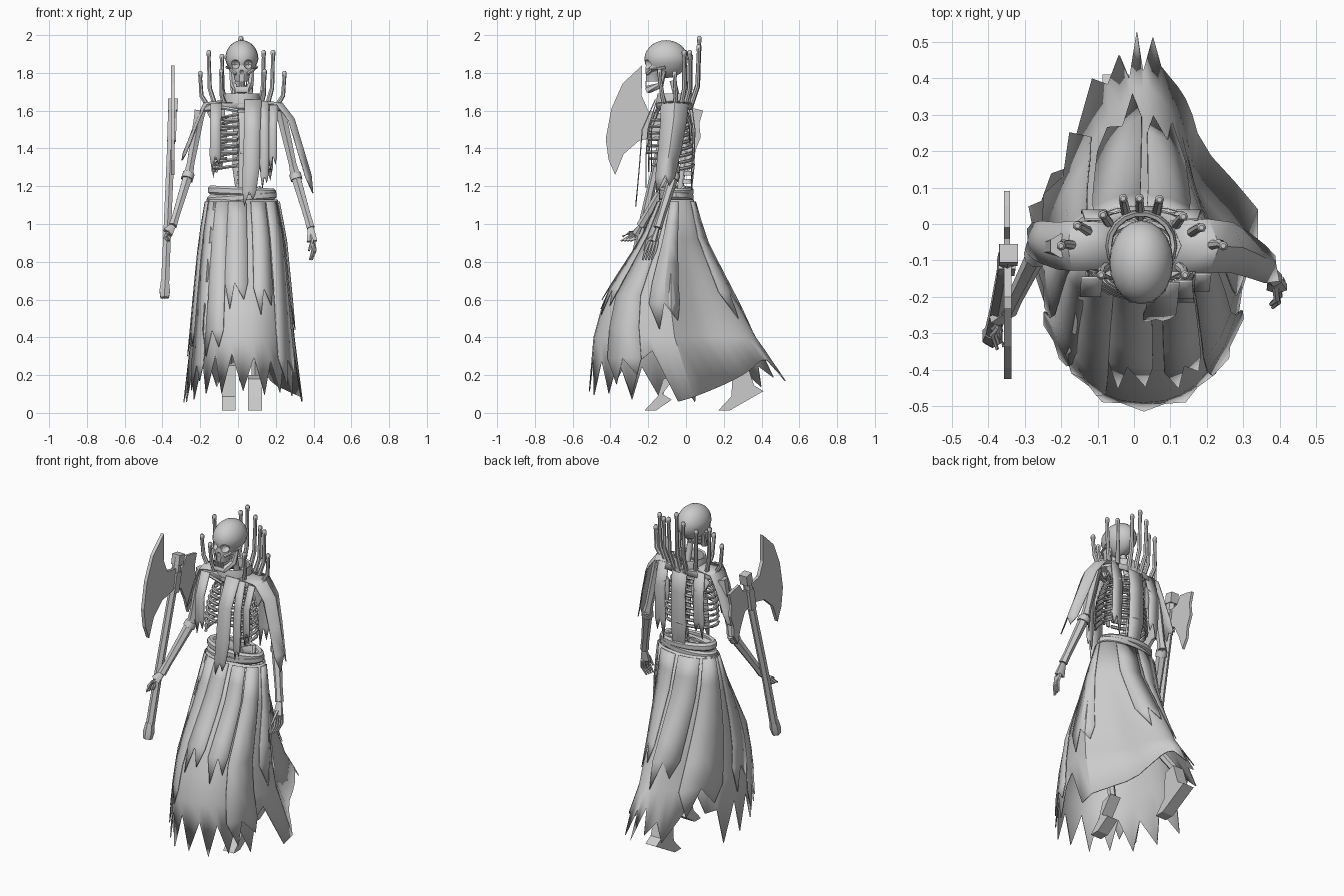
import bpy, bmesh, math, random
from mathutils import Vector as V

random.seed(4)
if "Cube" in bpy.data.objects:
    bpy.data.objects.remove(bpy.data.objects["Cube"])

grey = bpy.data.materials.new("plain_grey")
grey.use_nodes = True
grey.diffuse_color = (0.6, 0.6, 0.6, 1)
grey.node_tree.nodes["Principled BSDF"].inputs["Base Color"].default_value = (0.6, 0.6, 0.6, 1)
CX = 0.02  # body axis


def make(name, verts, faces, smooth=35, thick=0):
    me = bpy.data.meshes.new(name)
    me.from_pydata([tuple(v) for v in verts], [], faces)
    bm = bmesh.new()
    bm.from_mesh(me)
    bmesh.ops.recalc_face_normals(bm, faces=bm.faces)
    bm.to_mesh(me)
    bm.free()
    me.materials.append(grey)
    ob = bpy.data.objects.new(name, me)
    bpy.context.collection.objects.link(ob)
    if thick:
        ob.modifiers.new("thickness", "SOLIDIFY").thickness = thick
    if smooth:
        bpy.ops.object.select_all(action="DESELECT")
        ob.select_set(True)
        bpy.context.view_layer.objects.active = ob
        bpy.ops.object.shade_smooth_by_angle(angle=math.radians(smooth))
    return ob


def loft(name, rings, closed_ends=True, **kw):
    n = len(rings[0])
    faces = [(a * n + i, a * n + (i + 1) % n, (a + 1) * n + (i + 1) % n, (a + 1) * n + i)
             for a in range(len(rings) - 1) for i in range(n)]
    if closed_ends:
        faces += [tuple(range(n)), tuple((len(rings) - 1) * n + i for i in range(n))]
    return make(name, [p for r in rings for p in r], faces, **kw)


def ellipse(c, rx, ry, n=16, tilt=0):
    return [V((c[0] + rx * math.cos(2 * math.pi * i / n), c[1] + ry * math.sin(2 * math.pi * i / n),
               c[2] + tilt * math.cos(2 * math.pi * i / n))) for i in range(n)]


def tube(name, pts, r, sides=6, flat=1, smooth=50):
    """Swept bone; r is one radius or one per point, flat squashes one axis."""
    pts = [V(p) for p in pts]
    rs = r if isinstance(r, (list, tuple)) else [r] * len(pts)
    rings = []
    for i, p in enumerate(pts):
        t = (pts[min(i + 1, len(pts) - 1)] - pts[max(i - 1, 0)]).normalized()
        u = t.cross(V((0, 1, 0)) if abs(t.y) < 0.9 else V((0, 0, 1))).normalized()
        w = t.cross(u)
        rings.append([p + rs[i] * (u * math.cos(a) + w * flat * math.sin(a))
                      for a in [2 * math.pi * (k + 0.5) / sides for k in range(sides)]])
    return loft(name, rings, smooth=smooth)


def ribbon(name, pts, side, widths, bulge=(0, 0, 0), thick=0.006):
    """Cloth strip along pts with a ragged forked end; bulge pushes its middle out."""
    side = V(side)
    verts, faces = [], []
    for p, w in zip(pts, widths):
        verts += [V(p) + side * w * k + V(bulge) * (1 - abs(k)) for k in (-1, 0, 1)]
    n = len(pts)
    for a in range(n - 1):
        for k in (0, 1):
            faces.append((a * 3 + k, a * 3 + k + 1, a * 3 + k + 4, a * 3 + k + 3))
    step = V(pts[-1]) - V(pts[-2])
    b = len(verts)
    verts += [verts[-3].lerp(verts[-2], 0.4) + step * 0.6, verts[-2].lerp(verts[-1], 0.6) + step * 0.35]
    faces += [(b - 3, b - 2, b), (b - 2, b - 1, b + 1)]
    return make(name, verts, faces, smooth=30, thick=thick)


def plate(name, outline, x, half):
    """Flat plate standing in the side plane, given as (y, z) points."""
    return loft(name, [[V((x - half, y, z)) for y, z in outline], [V((x + half, y, z)) for y, z in outline]], smooth=0)


# ---- skirt: rows of (z, left, right, front, back)
ROWS = [(1.13, -.165, .21, -.14, .04), (.92, -.20, .25, -.235, .10), (.62, -.23, .28, -.43, .255),
        (.4, -.25, .30, -.49, .37), (.05, -.29, .345, -.52, .62)]


def skirt_point(a, z, grow=0):
    """Point on the skirt: flat across the front, drawn to a train at the back."""
    for r, s in zip(ROWS, ROWS[1:]):
        if z >= s[0]:
            break
    f = (r[0] - z) / (r[0] - s[0])
    _, x0, x1, y0, y1 = [p + (q - p) * f for p, q in zip(r, s)]
    c, s = math.cos(a), math.sin(a)
    if s > 0:
        pinch = .45 * min(1, 2.6 * s) if c > 0 else .6 * s ** 1.6
        wide = c * (1 - pinch * min(1, (1.13 - z) / .7))
    else:
        wide = math.copysign(abs(c) ** .85, c)
    return V(((x0 + x1) / 2 + ((x1 - x0) / 2 + grow) * wide, (y0 + y1) / 2 + ((y1 - y0) / 2 + grow) * s, z))


N = 40
hem = []
for i in range(N):
    deg = 360 * i / N
    if deg < 75:          # long clean edge rising to the train
        hem.append(min(.28, .1 + .18 * (deg - 5) / 55))
    elif deg < 120:       # peaks of the train
        hem.append((.33, .19, .33, .17)[i % 4])
    elif deg < 165:       # big tears
        hem.append((.25, .36, .25, .14)[i % 4])
    elif deg > 335:       # deep side tear
        hem.append((.33, .06)[i % 2])
    else:                 # small tears, lower towards the sides
        hem.append((.05, .24)[i % 2] + random.uniform(0, .05) + .05 * max(0, -math.sin(math.radians(deg)) - .75) * 4)
loft("skirt", [[skirt_point(2 * math.pi * i / N, max(z, hem[i])) for i in range(N)]
               for z in (1.13, .92, .75, .55, .4, 0)], closed_ends=False, thick=0.006)

# overlapping torn skirt panels: (degrees, half width in degrees, tip height)
for k, (deg, half, tip) in enumerate([(-122, 14, .3), (-97, 11, .55), (-68, 12, .52), (-40, 14, .15), (-5, 13, .44),
                                      (68, 18, .5), (112, 20, .42),
                                      (155, 17, .25), (195, 12, .3), (218, 11, .12)]):
    verts, faces = [], []
    for j in range(6):
        z = 1.12 + (tip + .14 - 1.12) * j / 5
        verts += [skirt_point(math.radians(deg + half * s), z, .01) for s in (-1, 0, 1)]
    for j in range(5):
        faces += [(j * 3 + s, j * 3 + s + 1, j * 3 + s + 4, j * 3 + s + 3) for s in (0, 1)]
    verts += [skirt_point(math.radians(deg - half * .4), tip, .012), skirt_point(math.radians(deg + half * .7), tip + .05, .012)]
    faces += [(15, 16, 18), (16, 17, 19)]
    make("skirt_panel_%d" % k, verts, faces, smooth=30, thick=.005)

# ---- rolled sash at the waist
for k, (z, tilt) in enumerate([(1.105, -.012), (1.14, .014), (1.172, -.008)]):
    loft("sash_%d" % k, [ellipse((CX, -.052, z + dz), .176 + g - .004 * k, .08 + g, 20, tilt)
                         for dz, g in ((-.024, 0), (-.012, .012), (.012, .012), (.024, 0), (.02, -.02))], closed_ends=False)

# ---- spine, breastbone and ribs
spine = [(CX, -.07, 1.76), (CX, -.03, 1.6), (CX, 0, 1.45), (CX, -.02, 1.28), (CX, -.04, 1.1)]
tube("spine", spine, .018, 8)
for j in range(12):
    z = 1.13 + j * .042
    y = -.03 + .035 * math.sin((z - 1.1) / .5 * math.pi)
    tube("vertebra_%d" % j, [(CX, y + .012, z), (CX, y + .012, z + .024)], [.03, .026], 8)
tube("breastbone", [(CX, -.155, 1.59), (CX, -.19, 1.5), (CX, -.2, 1.37)], [.022, .016, .012], 6, .5)
for j in range(9):
    z = 1.585 - j * .034
    w = .09 + .062 * math.sin(min(1, (j + 1) / 6) * math.pi / 2)
    reach = math.pi * (.95 if j < 6 else .82 - .08 * (j - 6))
    for s in (-1, 1):
        pts = []
        for i in range(10):
            a = reach * i / 9
            pts.append((CX + s * w * math.sin(a), -.088 + (.095 + .004 * j) * math.cos(a), z - .035 * math.sin(a * .6)))
        tube("rib_%s_%d" % ("left" if s > 0 else "right", j), pts, .0095, 6)
for s, n in ((1, "left"), (-1, "right")):
    tube(n + "_collarbone", [(CX + s * .02, -.15, 1.6), (CX + s * .1, -.14, 1.615), (CX + s * .2, -.06, 1.6)], .011)
    tube(n + "_shoulder_blade", [(CX + s * .17, -.0, 1.6), (CX + s * .11, .025, 1.53), (CX + s * .09, .02, 1.42)], [.02, .045, .01], 6, .25)
    tube(n + "_hip", [(CX + s * .02, 0, 1.14), (CX + s * .09, -.01, 1.17), (CX + s * .12, -.08, 1.12)], [.03, .035, .02], 6, .5)

# ---- skull
bm = bmesh.new()
bmesh.ops.create_uvsphere(bm, u_segments=20, v_segments=14, radius=1)
for v in bm.verts:
    low = max(0, -v.co.z)
    v.co = V((CX + v.co.x * (.088 - .02 * low), -.105 + v.co.y * .115, 1.873 + v.co.z * .1))
bm.verts.index_update()
skull = make("skull", [v.co.copy() for v in bm.verts], [tuple(v.index for v in f.verts) for f in bm.faces], smooth=45)
bm.free()
face = loft("upper_face", [ellipse((CX, y, z), rx, ry, 10) for y, z, rx, ry in
                           ((-.155, 1.87, .062, .055), (-.16, 1.82, .062, .058), (-.17, 1.79, .043, .045), (-.172, 1.755, .036, .042))])
holes = [(CX - .036, -.215, 1.845, .025), (CX + .036, -.215, 1.845, .025), (CX, -.225, 1.805, .013)]
for part in (skull, face):
    for x, y, z, r in holes:
        bpy.ops.mesh.primitive_uv_sphere_add(segments=12, ring_count=8, radius=r, location=(x, y, z))
        cutter = bpy.context.object
        cutter.scale.y = 1.8
        cutter.hide_render = True
        cutter.data.materials.append(grey)
        bpy.context.view_layer.objects.active = part
        mod = part.modifiers.new("socket", "BOOLEAN")
        mod.operation, mod.object = "DIFFERENCE", cutter
        bpy.ops.object.modifier_apply(modifier=mod.name)
        bpy.data.objects.remove(cutter)
tube("jaw", [(CX + .056, -.115, 1.81), (CX + .046, -.135, 1.735), (CX + .022, -.2, 1.712), (CX - .022, -.2, 1.712),
             (CX - .046, -.135, 1.735), (CX - .056, -.115, 1.81)], [.011, .018, .021, .021, .018, .011])
for s, n in ((1, "left"), (-1, "right")):
    tube(n + "_cheekbone", [(CX + s * .078, -.11, 1.83), (CX + s * .06, -.18, 1.815), (CX + s * .03, -.205, 1.795)], .009)
for j in range(6):
    x = CX - .025 + .01 * j
    tube("tooth_%d" % j, [(x, -.212, 1.722), (x, -.212, 1.757)], .0045, 4)

# ---- collar, mantle and the curved spikes
loft("collar", [ellipse((CX, -.06, z), rx, ry, 18) for z, rx, ry in
                ((1.615, .1, .1), (1.66, .098, .098), (1.69, .092, .092), (1.685, .082, .082), (1.63, .08, .08))], closed_ends=False)
loft("mantle", [ellipse((CX, -.06, z), rx, ry, 18) for z, rx, ry in
                ((1.645, .09, .085), (1.64, .16, .1), (1.605, .215, .095))], closed_ends=False, thick=.006)
for k, (x, y, z) in enumerate([(-.2, -.06, 1.81), (-.155, -.005, 1.92), (-.085, .025, 1.9), (-.03, .07, 1.95),
                               (.015, .07, 1.995), (.07, .067, 1.95), (.135, .02, 1.92), (.185, -.01, 1.92),
                               (.245, -.06, 1.81), (-.09, -.14, 1.82), (.14, -.14, 1.82)]):
    base = V((CX + (x - CX) * .78, -.06 + (y + .06) * .62, 1.61))
    bend = V((x * .97, y * .9, 1.61 + (z - 1.61) * .35))
    tip = V((x, y, z - .008))
    tube("spike_%d" % k, [base, bend, tip - V((0, 0, .03)), tip - V((0, 0, .015)), tip, tip + V((0, 0, .008))],
         [.014, .012, .01, .013, .013, .007], 7)

# ---- hanging cloth: (top, middle, bottom), half width
for n, pts, w in [("front_stole", [(.08, -.165, 1.66), (.075, -.235, 1.5), (.07, -.25, 1.3), (.06, -.262, 1.17)], .045),
                  ("front_stole_outer", [(.135, -.16, 1.65), (.14, -.205, 1.5), (.14, -.215, 1.35), (.14, -.215, 1.25)], .025),
                  ("front_rag_right", [(-.115, -.15, 1.64), (-.12, -.2, 1.5), (-.12, -.2, 1.36)], .03),
                  ("front_rag_left", [(.19, -.14, 1.63), (.185, -.185, 1.5), (.185, -.185, 1.36)], .022),
                  ("back_stole", [(.02, .03, 1.66), (.02, .05, 1.5), (.02, .045, 1.3), (.03, .03, 1.16)], .05),
                  ("back_rag_right", [(-.1, .015, 1.64), (-.11, .04, 1.5), (-.11, .035, 1.34)], .035),
                  ("back_rag_left", [(.14, .015, 1.64), (.15, .04, 1.5), (.15, .035, 1.3)], .035)]:
    ribbon(n, pts, (1, 0, 0), [w, w * .95, w, w * .8])
for n, pts, w, out in [("left_cape", [(.1, -.06, 1.645), (.205, -.06, 1.635), (.27, -.065, 1.55), (.315, -.085, 1.4), (.36, -.11, 1.25)], .07, .03),
                       ("right_cape", [(-.06, -.06, 1.65), (-.17, -.06, 1.635), (-.21, -.06, 1.55), (-.255, -.05, 1.43), (-.28, -.045, 1.37)], .065, -.012)]:
    ribbon(n, pts, (0, 1, 0), [w, w * 1.05, w, w * .9, w * .75], (out, 0, .008))


# ---- arms and hands
def arm(n, shoulder, elbow, wrist, fingertip, curl):
    s, e, w, f = map(V, (shoulder, elbow, wrist, fingertip))
    tube(n + "_upper_arm", [s, s.lerp(e, .12), s.lerp(e, .85), e], [.034, .03, .023, .028])
    tube(n + "_forearm", [e, e.lerp(w, .1), e.lerp(w, .8), w], [.03, .028, .022, .024], 6)
    tube(n + "_cuff", [e.lerp(w, .02), e.lerp(w, .12)], .034, 8)
    knuckle = w.lerp(f, .45)
    tube(n + "_palm", [w, knuckle], [.018, .032], 6, .6)
    for j in range(4):
        off = V((.004 * j, (j - 1.5) * .016, 0))
        tube("%s_finger_%d" % (n, j), [knuckle + off * .9, w.lerp(f, .75) + off * 1.1, f + off + V(curl)], [.009, .008, .005], 5)
    tube(n + "_thumb", [w.lerp(f, .2), w.lerp(f, .45) + V((0, -.035, 0)), w.lerp(f, .7) + V(curl) + V((0, -.03, 0))], [.01, .009, .006], 5)


arm("left", (.225, -.06, 1.6), (.3, -.06, 1.27), (.385, -.15, .98), (.4, -.2, .82), (-.02, -.005, -.01))
arm("right", (-.2, -.06, 1.6), (-.26, -.07, 1.27), (-.345, -.24, .99), (-.405, -.29, .91), (.03, -.03, 0))

# ---- legs mid stride
for n, x, hip_y, knee, ankle, toe, heel in [
        ("left", .09, -.05, (-.14, .62), (-.08, .2), (-.22, .012), (-.075, .07)),
        ("right", -.05, -.04, (.0, .64), (.29, .27), (.17, .012), (.41, .115))]:
    tube(n + "_thigh", [(x, hip_y, 1.1), (x, *knee)], [.032, .026])
    tube(n + "_shin", [(x, *knee), (x, *ankle)], [.028, .022])
    plate(n + "_foot", [toe, (toe[0] + .06, toe[1]), heel, (heel[0] - .05, heel[1] + .03), (ankle[0] + .03, ankle[1]),
                        (ankle[0] - .04, ankle[1] - .02), (toe[0] + .07, toe[1] + .075)], x, .036)

# ---- double axe
tube("axe_handle", [(-.387, -.3, .66), (-.375, -.24, .95), (-.355, -.13, 1.42), (-.345, -.085, 1.64)], [.025, .023, .023, .026], 6)
tube("axe_pommel", [(-.388, -.315, .61), (-.388, -.307, .645), (-.387, -.295, .7)], [.026, .032, .024], 6)
tube("axe_cap", [(-.345, -.09, 1.6), (-.344, -.08, 1.66)], .036, 4)
tube("axe_socket", [(-.352, -.12, 1.44), (-.348, -.1, 1.56)], .033, 4)
plate("axe_front_blade", [(-.232, 1.84), (-.335, 1.745), (-.395, 1.61), (-.425, 1.45), (-.41, 1.34), (-.375, 1.26),
                          (-.33, 1.37), (-.25, 1.44), (-.12, 1.47), (-.1, 1.58), (-.2, 1.6), (-.235, 1.68)], -.346, .01)
plate("axe_back_blade", [(-.1, 1.56), (-.04, 1.57), (-.01, 1.62), (.05, 1.61), (.09, 1.6), (.07, 1.53), (.078, 1.46),
                         (.05, 1.39), (.045, 1.33), (.01, 1.27), (-.02, 1.36), (-.06, 1.44), (-.12, 1.46)], -.348, .008)
